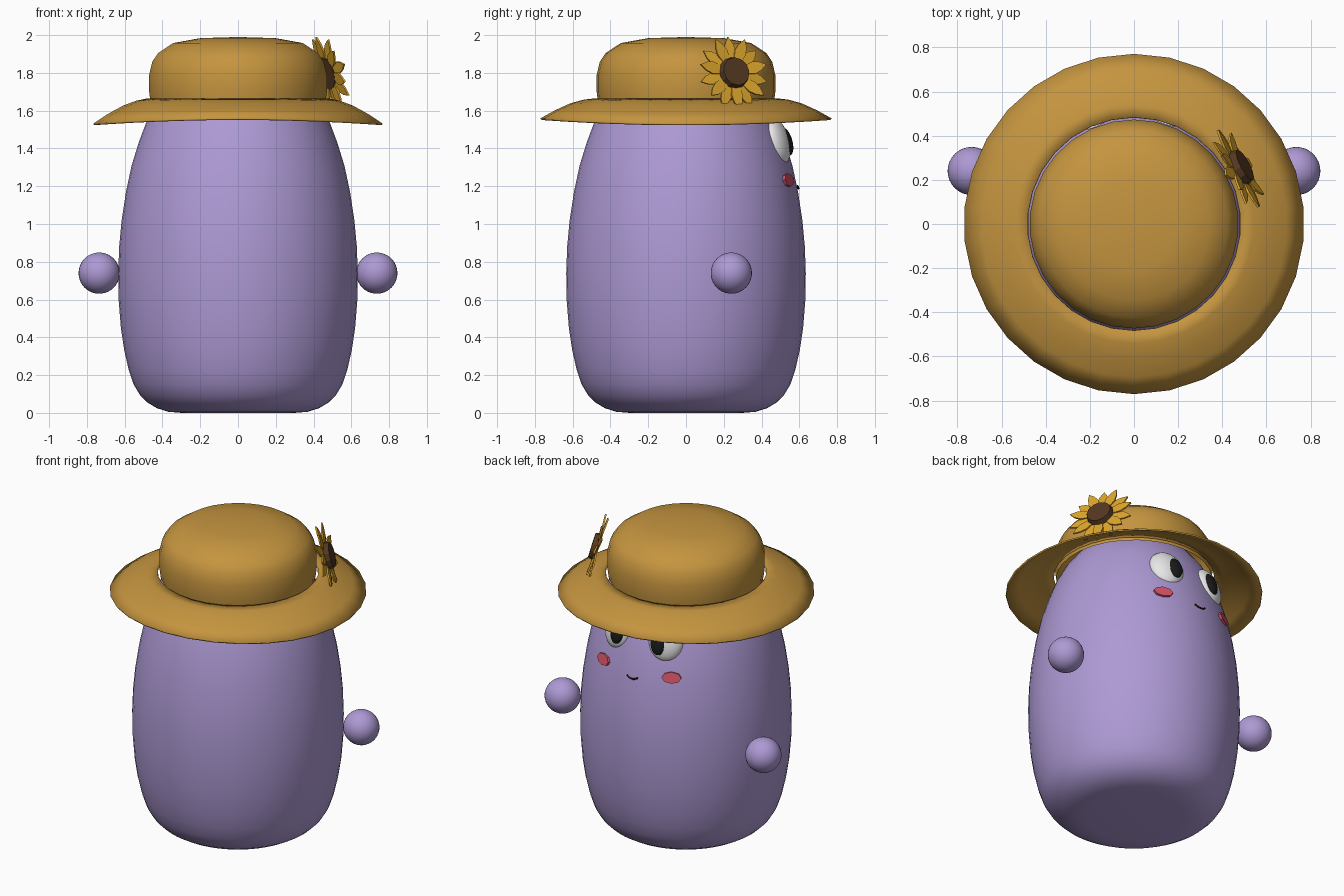
import bpy, bmesh, math
from math import radians, sin, cos, pi
from mathutils import Matrix, Vector

old = bpy.data.objects.get("Cube")
if old:
    bpy.data.objects.remove(old, do_unlink=True)


def material(name, r, g, b):
    m = bpy.data.materials.new(name)
    m.use_nodes = True
    m.diffuse_color = (r, g, b, 1)
    bsdf = m.node_tree.nodes["Principled BSDF"]
    bsdf.inputs["Base Color"].default_value = (r, g, b, 1)
    bsdf.inputs["Roughness"].default_value = 0.7
    return m


LILAC = material("lilac", 0.42, 0.32, 0.66)
STRAW = material("straw", 0.56, 0.30, 0.05)
YELLOW = material("petal yellow", 0.72, 0.38, 0.025)
BROWN = material("seed brown", 0.09, 0.04, 0.015)
WHITE = material("eye white", 0.8, 0.8, 0.8)
BLACK = material("pupil black", 0.01, 0.01, 0.01)
PINK = material("cheek pink", 0.68, 0.09, 0.14)


def finish(name, bm, mat, matrix=Matrix(), smooth=40):
    bmesh.ops.recalc_face_normals(bm, faces=bm.faces)
    me = bpy.data.meshes.new(name)
    bm.to_mesh(me)
    bm.free()
    me.materials.append(mat)
    ob = bpy.data.objects.new(name, me)
    bpy.context.collection.objects.link(ob)
    ob.matrix_world = matrix
    if smooth:
        bpy.ops.object.select_all(action="DESELECT")
        ob.select_set(True)
        bpy.context.view_layer.objects.active = ob
        bpy.ops.object.shade_smooth_by_angle(angle=radians(smooth))
    return ob


def lathe(profile, sides):
    """Spin (radius, height) points round z; a zero radius closes the end."""
    bm = bmesh.new()
    verts = [bm.verts.new((r, 0, z)) for r, z in profile]
    edges = [bm.edges.new(pair) for pair in zip(verts, verts[1:])]
    # start half a step round so that a corner lies on +y and -y
    spin = Matrix.Rotation(pi / sides, 3, "Z")
    bmesh.ops.rotate(bm, verts=verts, matrix=spin)
    bmesh.ops.spin(bm, geom=verts + edges, axis=(0, 0, 1), cent=(0, 0, 0),
                   angle=2 * pi, steps=sides)
    bmesh.ops.remove_doubles(bm, verts=bm.verts, dist=0.0005)
    return bm


def on_body(angle, radius, z, tilt=0):
    """Frame with y pointing outward; angle is measured from +y towards +x."""
    a = radians(angle)
    return (Matrix.Translation((radius * sin(a), radius * cos(a), z))
            @ Matrix.Rotation(-a, 4, "Z")
            @ Matrix.Rotation(radians(tilt), 4, "X"))


def ellipsoid(name, mat, matrix, size, u=32, v=20):
    bm = bmesh.new()
    bmesh.ops.create_uvsphere(bm, u_segments=u, v_segments=v, radius=1)
    bmesh.ops.scale(bm, vec=size, verts=bm.verts)
    return finish(name, bm, mat, matrix, 60)


def disc(name, mat, matrix, rx, rz, depth, sides, front=1.0):
    """Elliptical plate facing local y, with an optional narrower front."""
    bm = bmesh.new()
    bmesh.ops.create_cone(bm, cap_ends=True, segments=sides, radius1=1,
                          radius2=front, depth=depth)
    bmesh.ops.rotate(bm, verts=bm.verts, matrix=Matrix.Rotation(-pi / 2, 3, "X"))
    bmesh.ops.scale(bm, vec=(rx, 1, rz), verts=bm.verts)
    return finish(name, bm, mat, matrix, 0)


# Body
finish("body", lathe([
    (0, 0), (0.30, 0), (0.37, 0.006), (0.43, 0.025), (0.48, 0.055), (0.52, 0.095),
    (0.553, 0.15), (0.58, 0.23), (0.603, 0.33), (0.621, 0.45), (0.633, 0.60),
    (0.635, 0.74), (0.63, 0.88), (0.617, 1.02), (0.594, 1.17), (0.564, 1.31),
    (0.527, 1.43), (0.482, 1.55), (0.43, 1.65), (0.36, 1.74), (0.26, 1.82),
    (0.13, 1.87), (0, 1.885)], 60), LILAC)

# Floating hands
for side, name in ((1, "left_hand"), (-1, "right_hand")):
    ellipsoid(name, LILAC, Matrix.Translation((side * 0.735, 0.24, 0.74)),
              (0.109, 0.109, 0.109))

# Hat crown, open below
finish("hat_crown", lathe([
    (0.466, 1.645), (0.473, 1.70), (0.473, 1.79), (0.456, 1.86), (0.425, 1.905),
    (0.345, 1.958), (0.2, 1.984), (0, 1.99)], 30), STRAW, smooth=60)

# Hat brim, drooping a little more at the two sides
INNER, OUTER = 0.482, 0.768
bm = lathe([(INNER, 1.66), (0.54, 1.648), (0.61, 1.622), (0.69, 1.578),
            (OUTER, 1.527)], 30)
for v in bm.verts:
    r = v.co.xy.length
    v.co.z += 0.028 * (v.co.y / r) ** 2 * (r - INNER) / (OUTER - INNER)
brim = finish("hat_brim", bm, STRAW)
thick = brim.modifiers.new("thickness", "SOLIDIFY")
thick.thickness = 0.01
thick.offset = 0

# Face, turned slightly to its right
TURN = -2
for side, name in ((1, "left"), (-1, "right")):
    ellipsoid(name + "_eye", WHITE, on_body(side * 19.6 + TURN, 0.505, 1.44, 16),
              (0.108, 0.06, 0.13))
    ellipsoid(name + "_pupil", BLACK, on_body(side * 15.6 + TURN, 0.547, 1.437, 16),
              (0.05, 0.03, 0.076))
    disc(name + "_cheek", PINK, on_body(side * 24.5 + TURN, 0.585, 1.232, 12),
         0.06, 0.036, 0.016, 8)

# Smile
curve = bpy.data.curves.new("mouth", "CURVE")
curve.dimensions = "3D"
curve.bevel_depth = 0.005
curve.bevel_resolution = 2
curve.use_fill_caps = True
spline = curve.splines.new("POLY")
spline.points.add(8)
for i, p in enumerate(spline.points):
    t = i / 4 - 1
    p.co = (0.038 * t, -0.002 * t * t, 0.014 * t * t, 1)
curve.materials.append(BLACK)
mouth = bpy.data.objects.new("mouth", curve)
bpy.context.collection.objects.link(mouth)
mouth.matrix_world = on_body(TURN, 0.596, 1.188, 12)

# Sunflower on the hat
flower = on_body(62, 0.54, 1.80, 16)
PETALS = 14
outline = [(0, 0.05), (0.024, 0.08), (0.033, 0.125), (0.023, 0.165), (0, 0.202),
           (-0.023, 0.165), (-0.033, 0.125), (-0.024, 0.08)]
bm = bmesh.new()
for i in range(PETALS):
    lift = 0.07 if i % 2 else -0.07
    turn = Matrix.Rotation(2 * pi * i / PETALS, 3, "Y")
    face = bm.faces.new([bm.verts.new(turn @ Vector((x, lift * (z - 0.05), z)))
                         for x, z in outline])
    extra = bmesh.ops.extrude_face_region(bm, geom=[face])["geom"]
    moved = [g for g in extra if isinstance(g, bmesh.types.BMVert)]
    bmesh.ops.translate(bm, verts=moved, vec=(0, -0.01, 0))
finish("flower_petals", bm, YELLOW, flower, 0)
disc("flower_centre", BROWN, flower @ Matrix.Translation((0, 0.008, 0)),
     0.09, 0.09, 0.045, 12, 0.85)
